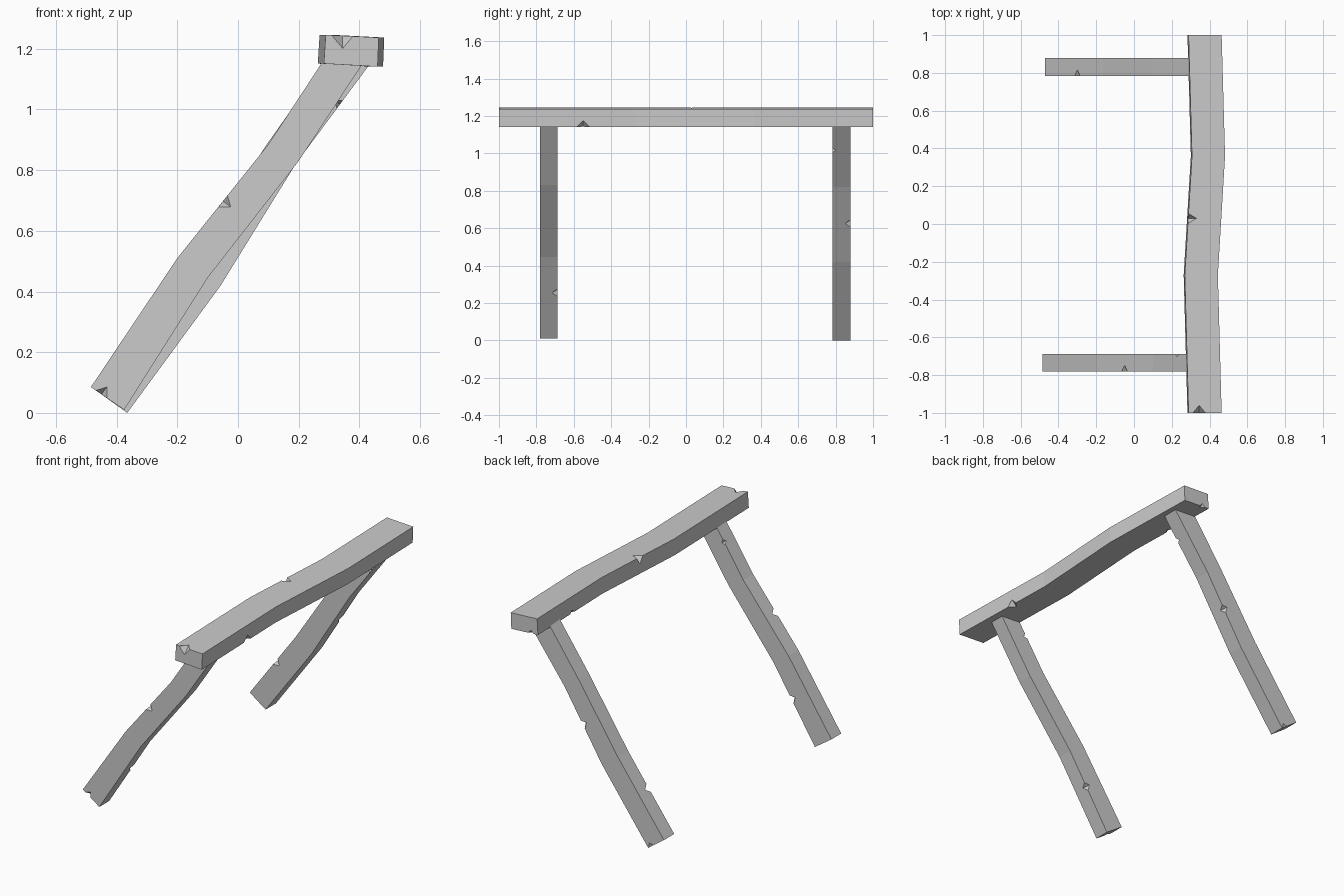
import bpy
import bmesh
from mathutils import Vector, Matrix

cube = bpy.data.objects.get("Cube")
if cube:
    bpy.data.objects.remove(cube, do_unlink=True)

grey = bpy.data.materials.new("plain grey")
grey.use_nodes = True
COLOUR = (0.6, 0.6, 0.6, 1)
grey.diffuse_color = COLOUR
grey.node_tree.nodes["Principled BSDF"].inputs["Base Color"].default_value = COLOUR


def make_object(name, bm):
    bmesh.ops.recalc_face_normals(bm, faces=bm.faces)
    mesh = bpy.data.meshes.new(name)
    bm.to_mesh(mesh)
    bm.free()
    mesh.materials.append(grey)
    obj = bpy.data.objects.new(name, mesh)
    bpy.context.collection.objects.link(obj)
    return obj


def loft(name, sections):
    """Skin a row of four-cornered sections and cap both ends."""
    bm = bmesh.new()
    rings = [[bm.verts.new(p) for p in s] for s in sections]
    for a, b in zip(rings, rings[1:]):
        for i in range(4):
            j = (i + 1) % 4
            bm.faces.new((a[i], a[j], b[j], b[i]))
    bm.faces.new(rings[0])
    bm.faces.new(rings[-1])
    return make_object(name, bm)


def chip(obj, nicks, tilt=0.0):
    """Cut small V-shaped nicks into the edges with eight-sided diamonds."""
    for point, size in nicks:
        bm = bmesh.new()
        spin = Matrix.Rotation(tilt, 4, 'Y')
        place = Matrix.Translation(point) @ spin @ Matrix.Diagonal((*size, 1))
        axes = [Vector(v) for v in ((1, 0, 0), (0, 1, 0), (-1, 0, 0), (0, -1, 0))]
        belt = [bm.verts.new(place @ v) for v in axes]
        for z in (1, -1):
            tip = bm.verts.new(place @ Vector((0, 0, z)))
            for i in range(4):
                bm.faces.new((belt[i], belt[(i + 1) % 4], tip))
        cutter = make_object("nick_cutter", bm)
        cutter.hide_render = True
        mod = obj.modifiers.new("nick", 'BOOLEAN')
        mod.operation = 'DIFFERENCE'
        mod.solver = 'EXACT'
        mod.object = cutter
        bpy.context.view_layer.objects.active = obj
        bpy.ops.object.modifier_apply(modifier=mod.name)
        bpy.data.objects.remove(cutter, do_unlink=True)


# Top beam: slightly tilted section, wavering sideways along its length
profile = ((0.283, 1.151), (0.46, 1.141), (0.464, 1.237), (0.289, 1.246))
beam = loft("top_beam", [[(x + dx, y, z) for x, z in profile]
                         for y, dx in ((-1, 0), (-0.27, -0.02), (0.36, 0.018), (1, 0))])
chip(beam, [
    ((0.345, -1, 1.243), (0.035, 0.04, 0.042)),
    ((0.284, 0.03, 1.246), (0.05, 0.028, 0.04)),
    ((0.448, -0.55, 1.142), (0.035, 0.035, 0.034)),
    ((0.33, 1, 1.149), (0.018, 0.02, 0.018)),
    ((0.293, 0.66, 1.151), (0.02, 0.022, 0.018)),
])


# Legs: bent slanting posts, each given by its upper and lower edge lines
def leg(name, upper, lower, y0, y1):
    return loft(name, [[(u[0], y0, u[1]), (l[0], y0, l[1]), (l[0], y1, l[1]), (u[0], y1, u[1])]
                       for u, l in zip(upper, lower)])


front_leg = leg("front_leg",
                ((-0.485, 0.085), (-0.2, 0.51), (0.1, 0.885), (0.3, 1.19)),
                ((-0.375, 0.01), (-0.1, 0.445), (0.2, 0.83), (0.43, 1.18)), -0.78, -0.687)
back_leg = leg("back_leg",
               ((-0.47, 0.075), (-0.165, 0.49), (0.095, 0.885), (0.31, 1.19)),
               ((-0.365, 0.0), (-0.057, 0.42), (0.19, 0.82), (0.45, 1.17)), 0.783, 0.88)

SLOPE = 0.63  # lean of the legs away from upright
chip(front_leg, [
    ((-0.05, -0.78, 0.698), (0.032, 0.032, 0.025)),
    ((-0.45, -0.78, 0.061), (0.022, 0.025, 0.03)),
    ((0.228, -0.687, 1.08), (0.018, 0.018, 0.016)),
    ((-0.22, -0.687, 0.255), (0.03, 0.03, 0.025)),
], SLOPE)
chip(back_leg, [
    ((-0.3, 0.783, 0.306), (0.032, 0.034, 0.025)),
    ((0.07, 0.88, 0.625), (0.03, 0.03, 0.025)),
    ((0.335, 0.783, 1.017), (0.018, 0.018, 0.016)),
    ((-0.385, 0.88, 0.014), (0.018, 0.02, 0.022)),
], SLOPE)
